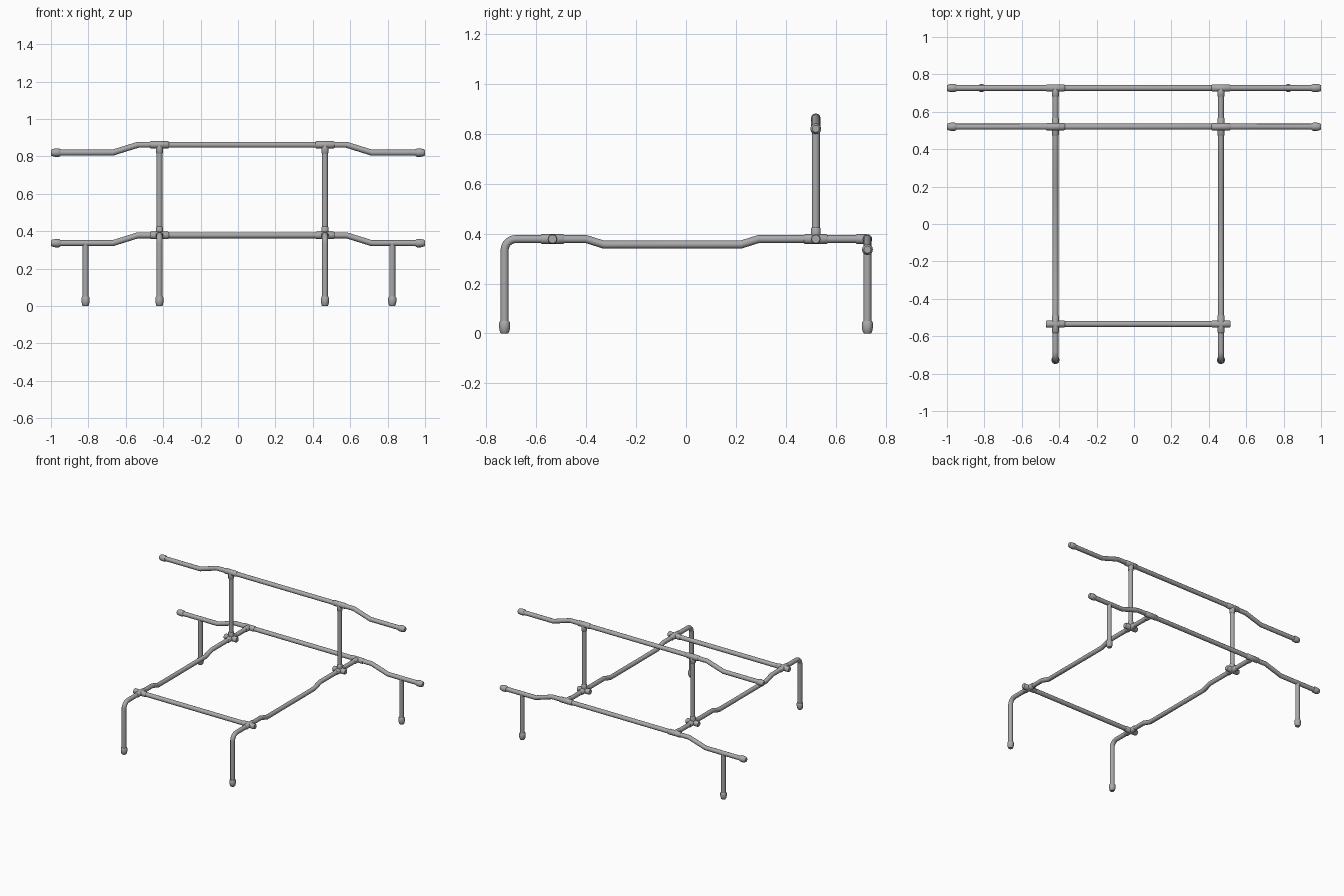
import bpy
import math
from mathutils import Vector

cube = bpy.data.objects.get("Cube")
if cube:
    bpy.data.objects.remove(cube, do_unlink=True)

steel = bpy.data.materials.new("grey steel")
steel.use_nodes = True
COLOUR = (0.4, 0.4, 0.4, 1)
steel.diffuse_color = COLOUR
steel.node_tree.nodes["Principled BSDF"].inputs["Base Color"].default_value = COLOUR

PIPE, SLEEVE, CAP = 0.016, 0.0195, 0.022
RAILS = {"right": -0.42, "left": 0.465}      # x of the two side rails
LEGS = {"right": -0.815, "left": 0.825}      # x of the two rear legs
FRONT, BAR, POST, REAR = -0.727, -0.535, 0.52, 0.727
DECK, TOP, DROP = 0.378, 0.862, 0.042


def tube(name, points, radii=PIPE):
    """Sweep a round section along a path; radii may vary per point."""
    curve = bpy.data.curves.new(name, "CURVE")
    curve.dimensions = "3D"
    curve.bevel_depth = 1.0
    curve.bevel_resolution = 4
    curve.use_fill_caps = True
    spline = curve.splines.new("POLY")
    spline.points.add(len(points) - 1)
    for i, (point, co) in enumerate(zip(spline.points, points)):
        point.co = (*co, 1)
        point.radius = radii if isinstance(radii, float) else radii[i]
    obj = bpy.data.objects.new(name, curve)
    bpy.context.collection.objects.link(obj)
    bpy.ops.object.select_all(action="DESELECT")
    obj.select_set(True)
    bpy.context.view_layer.objects.active = obj
    bpy.ops.object.convert(target="MESH")
    obj = bpy.context.object
    obj.data.materials.clear()
    obj.data.materials.append(steel)
    bpy.ops.object.shade_smooth_by_angle(angle=math.radians(40))
    return obj


def fitting(name, centre, axis, start, end):
    """Coupling sleeve with small chamfered lips."""
    c, d = Vector(centre), Vector(axis)
    stops = (start, start + 0.004, end - 0.004, end)
    tube(name, [c + d * s for s in stops],
         (SLEEVE - 0.003, SLEEVE, SLEEVE, SLEEVE - 0.003))


def end_cap(name, tip, inward):
    """Blunt rounded cap closing a pipe end."""
    t, d = Vector(tip), Vector(inward)
    tube(name, [t + d * s for s in (0, 0.005, 0.022, 0.043, 0.05)],
         (0.014, 0.018, CAP, CAP, 0.018))


# Cranked cross bars at the back
for name, y, z in (("rear_bar", REAR, DECK), ("upper_bar", POST, TOP)):
    low = z - DROP
    tube(name, [(-0.99, y, low), (-0.67, y, low), (-0.535, y, z),
                (0.58, y, z), (0.715, y, low), (0.99, y, low)])
    end_cap(name + "_right_cap", (-1, y, low), (1, 0, 0))
    end_cap(name + "_left_cap", (1, y, low), (-1, 0, 0))

# Straight front cross bar
tube("front_bar", [(RAILS["right"] - 0.04, BAR, DECK),
                   (RAILS["left"] + 0.04, BAR, DECK)])

# Side rails, each bent down into a front leg, with post and fittings
BEND = 0.045
elbow = [(FRONT + BEND * (1 - math.sin(a)), DECK - BEND * (1 - math.cos(a)))
         for a in (math.radians(90 * i / 8) for i in range(9))]
dip = [(-0.40, DECK), (-0.33, DECK - 0.022), (0.22, DECK - 0.022), (0.29, DECK)]
for side, x in RAILS.items():
    path = [(REAR, DECK)] + dip[::-1] + elbow + [(FRONT, 0.01)]
    tube(side + "_side_rail", [(x, y, z) for y, z in path])
    end_cap(side + "_front_foot", (x, FRONT, 0), (0, 0, 1))
    tube(side + "_post", [(x, POST, DECK), (x, POST, TOP)])

    # Four-way crossings over the rail
    for place, y in (("front", BAR), ("post", POST)):
        fitting(f"{side}_{place}_sleeve_long", (x, y, DECK), (0, 1, 0), -0.047, 0.047)
        fitting(f"{side}_{place}_sleeve_cross", (x, y, DECK), (1, 0, 0), -0.05, 0.05)
    fitting(side + "_post_socket", (x, POST, DECK), (0, 0, 1), 0, 0.046)

    # Tees on the back bars
    for place, y, z, branch in (("rear", REAR, DECK, (0, -1, 0)),
                                ("upper", POST, TOP, (0, 0, -1))):
        fitting(f"{side}_{place}_tee", (x, y, z), (1, 0, 0), -0.05, 0.05)
        fitting(f"{side}_{place}_tee_branch", (x, y, z), branch, 0, 0.046)

# Rear legs
for side, x in LEGS.items():
    tube(side + "_rear_leg", [(x, REAR, 0.01), (x, REAR, DECK - DROP)])
    end_cap(side + "_rear_foot", (x, REAR, 0), (0, 0, 1))
